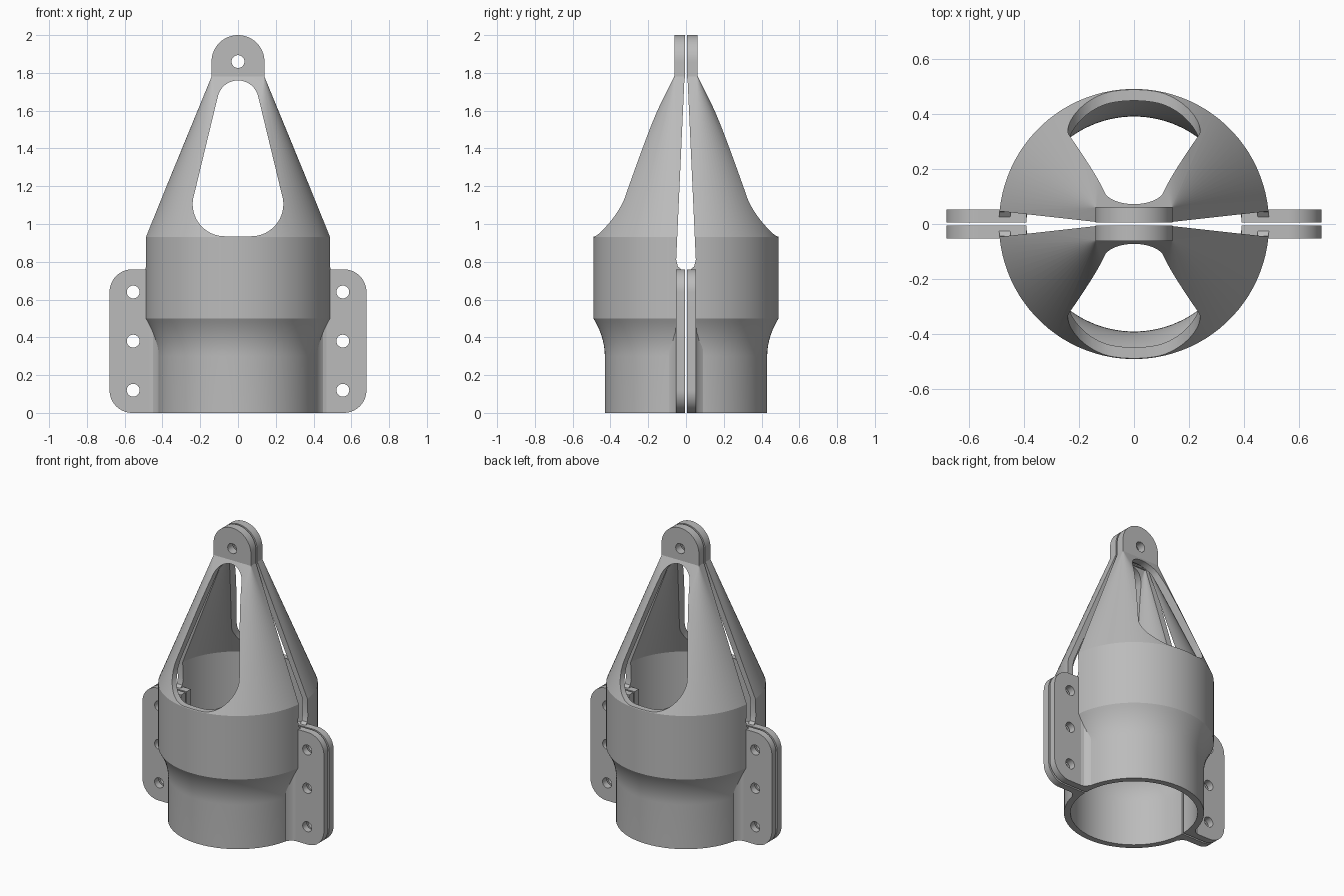
import bpy, bmesh, math
from mathutils import Vector

if "Cube" in bpy.data.objects:
    bpy.data.objects.remove(bpy.data.objects["Cube"], do_unlink=True)

GAP = 0.006
FLANGE_Y = 0.052
TAB_Y = 0.062
SEGS = 96

grey = bpy.data.materials.new("plain grey")
grey.use_nodes = True
COLOUR = (0.5, 0.5, 0.5, 1)
grey.diffuse_color = COLOUR
grey.node_tree.nodes["Principled BSDF"].inputs["Base Color"].default_value = COLOUR


def loft(name, rings):
    """Closed solid through a list of equal-length rings."""
    bm = bmesh.new()
    loops = [[bm.verts.new(p) for p in ring] for ring in rings]
    n = len(loops[0])
    for a, b in zip(loops, loops[1:]):
        for i in range(n):
            j = (i + 1) % n
            bm.faces.new((a[i], a[j], b[j], b[i]))
    bm.faces.new(loops[0])
    bm.faces.new(loops[-1])
    bmesh.ops.recalc_face_normals(bm, faces=bm.faces)
    mesh = bpy.data.meshes.new(name)
    bm.to_mesh(mesh)
    bm.free()
    mesh.materials.append(grey)
    obj = bpy.data.objects.new(name, mesh)
    bpy.context.collection.objects.link(obj)
    return obj


def plate(name, outline, y0, y1):
    """Extrude an x-z outline along y."""
    return loft(name, [[(x, y, z) for x, z in outline] for y in (y0, y1)])


def arc(cx, cz, r, start, end, steps=16):
    return [(cx + r * math.cos(math.radians(start + (end - start) * i / steps)),
             cz + r * math.sin(math.radians(start + (end - start) * i / steps)))
            for i in range(steps + 1)]


def cut(obj, cutter):
    mod = obj.modifiers.new("cut", "BOOLEAN")
    mod.operation, mod.solver, mod.object = "DIFFERENCE", "EXACT", cutter
    bpy.context.view_layer.objects.active = obj
    bpy.ops.object.modifier_apply(modifier=mod.name)
    bpy.data.objects.remove(cutter, do_unlink=True)


def drill(obj, x, z):
    cut(obj, plate("hole_cutter", arc(x, z, 0.034, 0, 352.5, 47), -0.2, 0.2))


def ring(z, r, cx=0.0, cy=0.0):
    """Circle whose four quarters are pushed apart into a rounded rectangle."""
    pts = []
    for i in range(SEGS):
        t = 2 * math.pi * (i + 0.5) / SEGS
        c, s = math.cos(t), math.sin(t)
        pts.append((r * c + math.copysign(cx, c), r * s + math.copysign(cy, s), z))
    return pts


# Shell: lower sleeve, flared collar and a taper from round to rectangular
flare = [(0.3 + 0.02 * i, 0.06 * (i / 10) ** 2) for i in range(11)]
outer = [ring(1.78, 0.003, 0.137, TAB_Y - 0.003), ring(0.93, 0.49)]
outer += [ring(z, 0.43 + d) for z, d in reversed(flare)] + [ring(0, 0.43)]
inner = [ring(0, 0.39)] + [ring(z, 0.39 + d) for z, d in flare]
inner += [ring(0.93, 0.45), ring(1.765, 0.003, 0.10, 0.015)]
shell = loft("front_shell", outer + inner)

# Teardrop window
window = arc(0, 1.65, 0.11, 10, 170) + arc(-0.07, 1.105, 0.17, 170, 270) \
    + arc(0.07, 1.105, 0.17, -90, 10)
cut(shell, plate("window_cutter", window, -1, 1))

# Remove the rear half, leaving the tapering side slot
slot = [(-GAP, -0.1), (-GAP, 0.755), (-0.025, 0.76), (-0.043, 0.775), (-0.052, 0.81),
        (-GAP - 0.002, 1.775), (-GAP, 1.79), (-GAP, 2.1), (1, 2.1), (1, -0.1)]
cut(shell, loft("slot_cutter", [[(x, y, z) for y, z in slot] for x in (-1, 1)]))
parts = [shell]

# Bolting flanges with three holes, and the fillets that join them to the sleeve
fillet = [(0.40, 0.03), (0.475, 0.05), (0.45, 0.057), (0.435, 0.069),
          (0.422, 0.09), (0.40, 0.10)]
for side, label in ((1, "left"), (-1, "right")):
    outline = [(0.39, 0)] + arc(0.56, 0.12, 0.12, -90, 0) \
        + arc(0.56, 0.64, 0.12, 0, 90) + [(0.39, 0.76)]
    flange = plate("front_flange_" + label, [(side * x, z) for x, z in outline],
                   -FLANGE_Y, -GAP)
    for z in (0.12, 0.38, 0.64):
        drill(flange, side * 0.555, z)
    web = loft("front_fillet_" + label,
               [[(side * x, -y, z) for x, y in fillet] for z in (0, 0.48)])
    parts += [flange, web]

# Rounded lifting tab on top
tab = plate("front_tab", [(0.14, 1.77)] + arc(0, 1.86, 0.14, 0, 180, 48) + [(-0.14, 1.77)],
            -TAB_Y, -GAP)
drill(tab, 0, 1.86)
parts.append(tab)

# Smooth the curved faces, then turn a copy round for the back half
bpy.ops.object.select_all(action="DESELECT")
for obj in parts:
    obj.select_set(True)
bpy.context.view_layer.objects.active = shell
bpy.ops.object.shade_smooth_by_angle(angle=math.radians(20))
for obj in parts:
    back = obj.copy()
    back.name = obj.name.replace("front", "back")
    back.rotation_euler.z = math.pi
    bpy.context.collection.objects.link(back)
